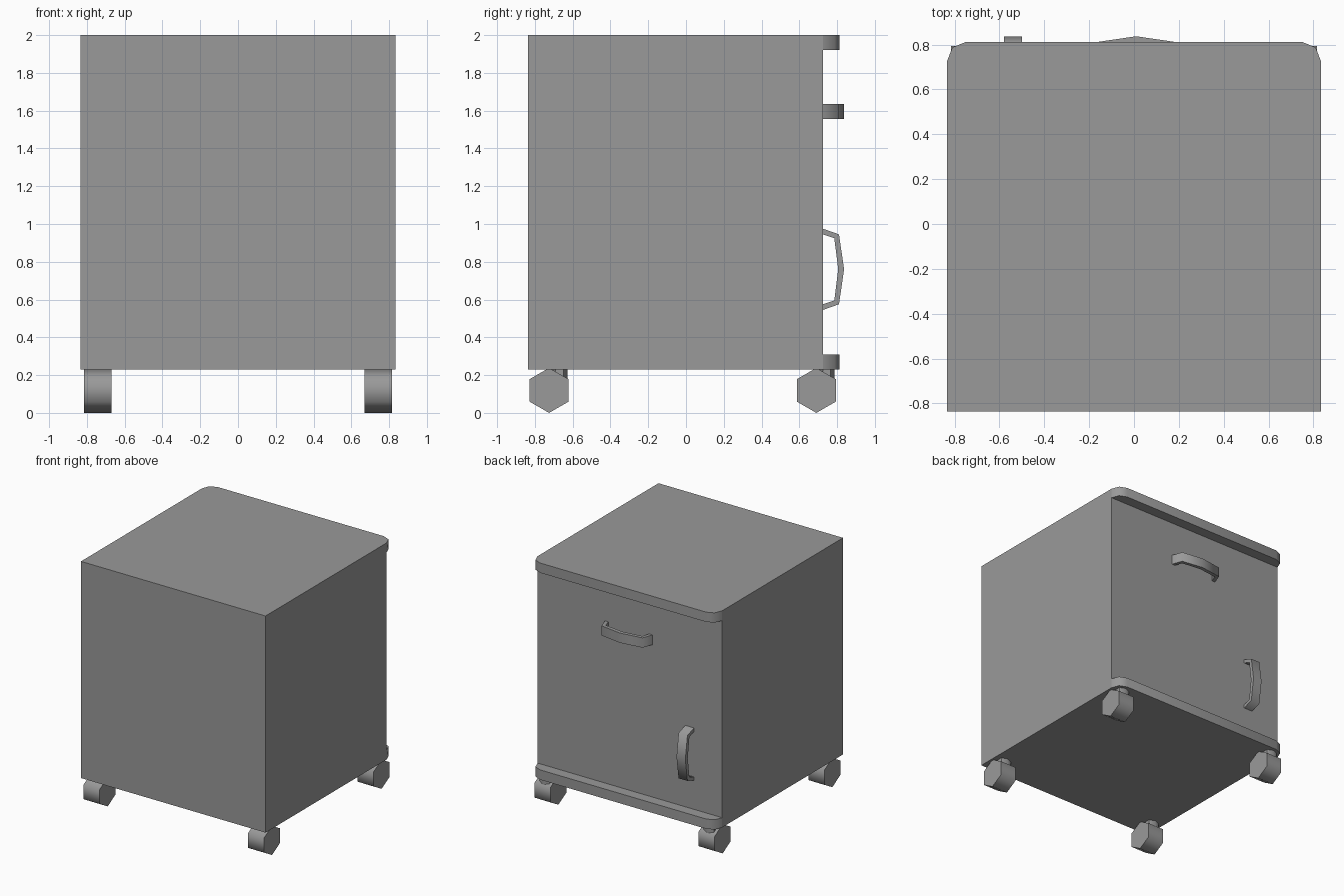
import bpy, bmesh, math
from mathutils import Vector

if "Cube" in bpy.data.objects:
    bpy.data.objects.remove(bpy.data.objects["Cube"])

grey = bpy.data.materials.new("mid_grey")
grey.diffuse_color = (0.32, 0.32, 0.32, 1)
grey.use_nodes = True
grey.node_tree.nodes["Principled BSDF"].inputs["Base Color"].default_value = grey.diffuse_color


def prism(name, outline, place, a, b):
    """Extrude a 2D outline from a to b; place(u, v, w) maps it to 3D."""
    bm = bmesh.new()
    face = bm.faces.new([bm.verts.new(place(u, v, a)) for u, v in outline])
    offset = Vector(place(0, 0, b)) - Vector(place(0, 0, a))
    ext = bmesh.ops.extrude_face_region(bm, geom=[face], use_keep_orig=True)
    moved = [g for g in ext["geom"] if isinstance(g, bmesh.types.BMVert)]
    bmesh.ops.translate(bm, verts=moved, vec=offset)
    bmesh.ops.recalc_face_normals(bm, faces=bm.faces[:])
    mesh = bpy.data.meshes.new(name)
    bm.to_mesh(mesh)
    bm.free()
    mesh.materials.append(grey)
    obj = bpy.data.objects.new(name, mesh)
    bpy.context.collection.objects.link(obj)
    bpy.ops.object.select_all(action='DESELECT')
    obj.select_set(True)
    bpy.context.view_layer.objects.active = obj
    bpy.ops.object.shade_smooth_by_angle(angle=math.radians(66))
    return obj


def flat(u, v, w):
    return (u, v, w)


# Cabinet box
W, FRONT, DOOR, LIP = 0.834, -0.836, 0.725, 0.812
prism("cabinet", [(-W, FRONT), (W, FRONT), (W, DOOR), (-W, DOOR)], flat, 0.23, 2.0)

# Top and bottom lips with rounded corners overhanging the door side
half = [(W, DOOR), (0.81, 0.787), (0.75, LIP)]
lip = half + [(-x, y) for x, y in reversed(half)]
prism("top_lip", lip, flat, 1.92, 2.0)
prism("bottom_lip", lip, flat, 0.23, 0.31)

# Bowed handles: u runs along the handle, v sticks out from the door
outer = [(-0.215, DOOR), (-0.185, 0.81), (0, 0.837), (0.185, 0.81), (0.215, DOOR)]
inner = [(0.185, DOOR), (0.165, 0.785), (0, 0.806), (-0.165, 0.785), (-0.185, DOOR)]
grip = outer + inner
prism("drawer_handle", grip, lambda u, v, w: (u + 0.01, v, w), 1.555, 1.635)
prism("door_handle", grip, lambda u, v, w: (w, v, u + 0.76), -0.58, -0.50)

# Casters: hexagonal wheel plus a short stem set behind its axle
R = 0.119
hexagon = [(math.sin(i * math.pi / 3), math.cos(i * math.pi / 3)) for i in range(6)]
for y, row in ((-0.725, "front"), (0.69, "back")):
    for s, side in ((-1, "left"), (1, "right")):
        prism(f"{row}_{side}_wheel", [(u * R + y, v * R + R) for u, v in hexagon],
              lambda u, v, w: (w, u, v), s * 0.67, s * 0.815)
        prism(f"{row}_{side}_stem",
              [(u * 0.055 + s * 0.742, v * 0.042 + y + 0.055) for u, v in hexagon],
              flat, 0.12, 0.235)
